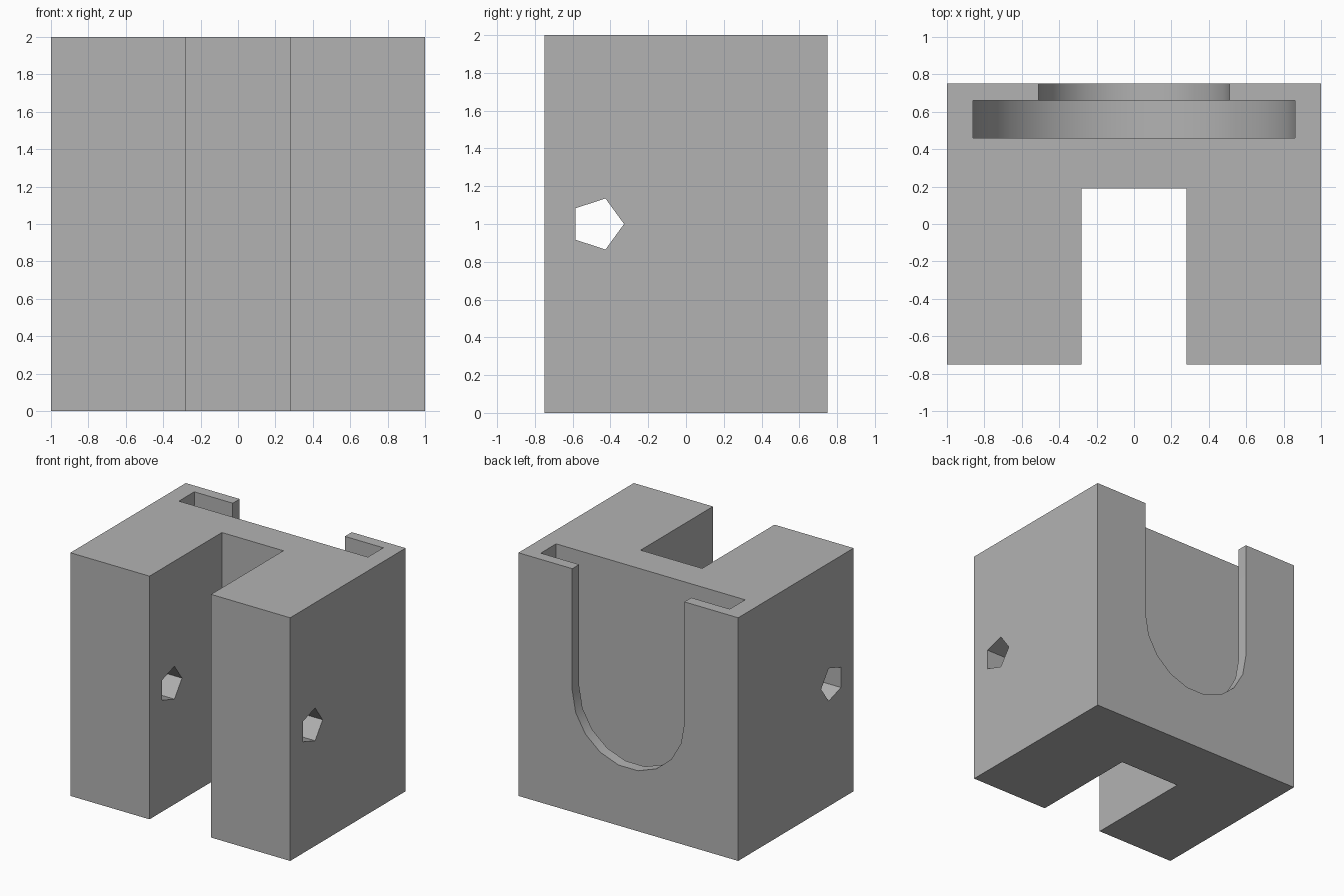
import bpy, bmesh
from math import cos, sin, pi, radians
from mathutils import Matrix, Vector

cube = bpy.data.objects.get("Cube")
if cube:
    bpy.data.objects.remove(cube, do_unlink=True)

grey = bpy.data.materials.new("plain_grey")
grey.use_nodes = True
colour = (0.45, 0.45, 0.45, 1)
grey.diffuse_color = colour
grey.node_tree.nodes["Principled BSDF"].inputs["Base Color"].default_value = colour


def prism(name, outline, offset):
    """Extrude a closed 3D outline along the offset vector."""
    bm = bmesh.new()
    face = bm.faces.new([bm.verts.new(p) for p in outline])
    ext = bmesh.ops.extrude_face_region(bm, geom=[face])
    bmesh.ops.translate(bm, vec=offset,
                        verts=[g for g in ext["geom"] if isinstance(g, bmesh.types.BMVert)])
    bmesh.ops.recalc_face_normals(bm, faces=bm.faces)
    mesh = bpy.data.meshes.new(name)
    bm.to_mesh(mesh)
    bm.free()
    mesh.materials.append(grey)
    obj = bpy.data.objects.new(name, mesh)
    bpy.context.collection.objects.link(obj)
    return obj


def u_slot(name, radius, y0, y1, steps=9):
    """Round-bottomed slot, open at the top."""
    pts = [(radius * cos(pi + pi * i / steps), y0, 1 + radius * sin(pi + pi * i / steps))
           for i in range(steps + 1)]
    pts += [(radius, y0, 2.2), (-radius, y0, 2.2)]
    return prism(name, pts, (0, y1 - y0, 0))


# Main block: U-shaped plan with the channel open to the front
plan = [(-1, -0.75), (-0.28, -0.75), (-0.28, 0.19), (0.28, 0.19),
        (0.28, -0.75), (1, -0.75), (1, 0.75), (-1, 0.75)]
block = prism("holder_block", [(x, y, 0) for x, y in plan], (0, 0, 2))

# Cutters: T-shaped slot at the back and five-sided cross hole
pentagon = [(-1.2, -0.47 + 0.142 * cos(2 * pi * i / 5), 1 + 0.142 * sin(2 * pi * i / 5))
            for i in range(5)]
cutters = [u_slot("wide_slot_cutter", 0.86, 0.46, 0.66),
           u_slot("narrow_slot_cutter", 0.51, 0.6, 0.9),
           prism("pin_hole_cutter", pentagon, (2.4, 0, 0))]

bpy.context.view_layer.objects.active = block
for cutter in cutters:
    cutter.hide_render = True
    mod = block.modifiers.new(cutter.name, "BOOLEAN")
    mod.operation = "DIFFERENCE"
    mod.solver = "EXACT"
    mod.object = cutter
    bpy.ops.object.modifier_apply(modifier=mod.name)
    bpy.data.objects.remove(cutter, do_unlink=True)

# Smooth the slot curves, keep the corners sharp
bpy.ops.object.select_all(action="DESELECT")
block.select_set(True)
bpy.ops.object.shade_smooth_by_angle(angle=radians(30))
